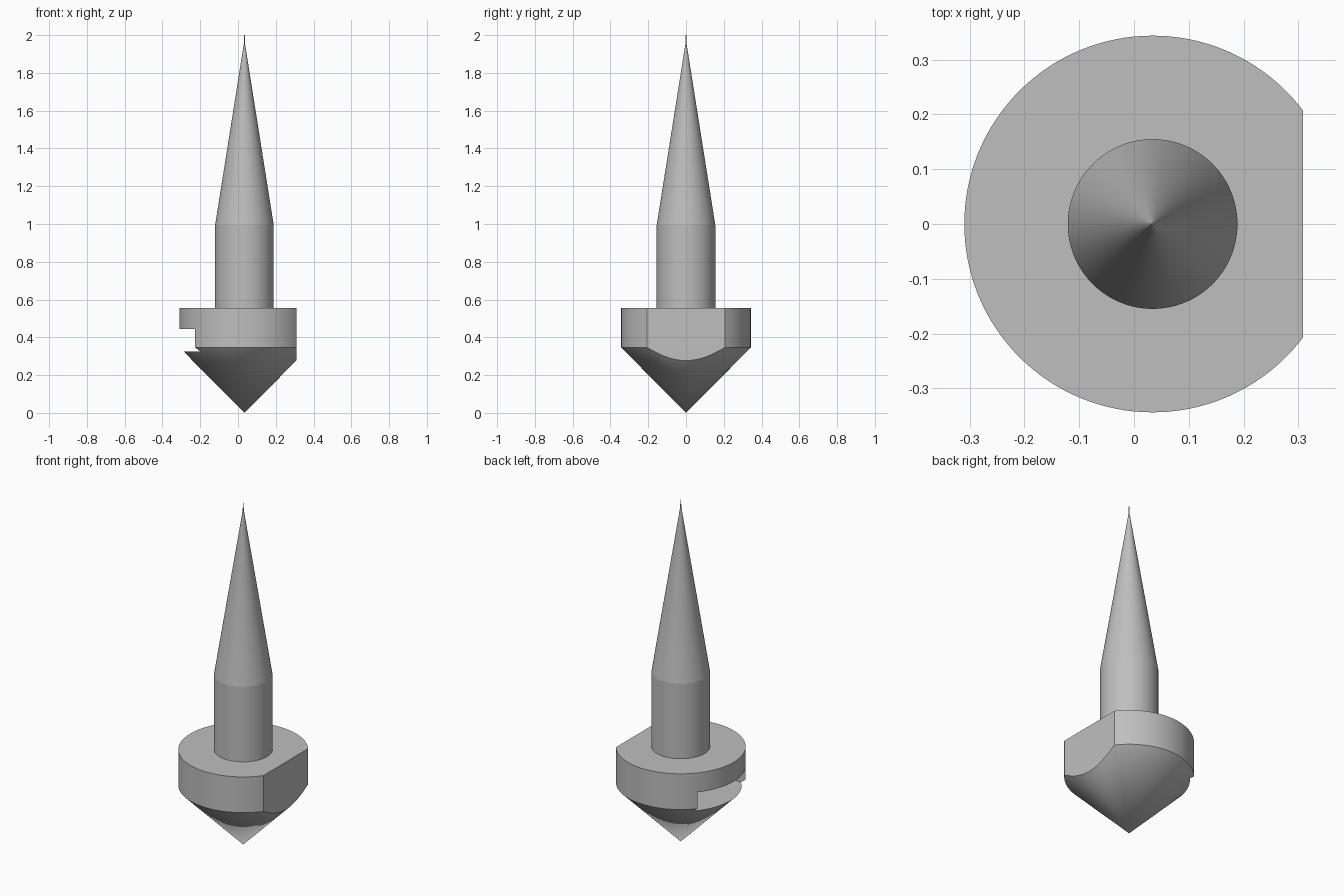
import bpy, bmesh, math

if "Cube" in bpy.data.objects:
    bpy.data.objects.remove(bpy.data.objects["Cube"], do_unlink=True)

AXIS = 0.034      # the round parts sit slightly off centre
SEGMENTS = 128

steel = bpy.data.materials.new("plain grey")
steel.use_nodes = True
grey = (0.52, 0.52, 0.52, 1)
steel.diffuse_color = grey
steel.node_tree.nodes["Principled BSDF"].inputs["Base Color"].default_value = grey


def finish(name, bm):
    bmesh.ops.recalc_face_normals(bm, faces=bm.faces)
    mesh = bpy.data.meshes.new(name)
    bm.to_mesh(mesh)
    bm.free()
    mesh.materials.append(steel)
    obj = bpy.data.objects.new(name, mesh)
    bpy.context.collection.objects.link(obj)
    return obj


def lathe(name, profile):
    """Turn a (radius, height) profile, from axis to axis, about the z line."""
    bm = bmesh.new()
    verts = [bm.verts.new((AXIS + r, 0, z)) for r, z in profile]
    edges = [bm.edges.new(pair) for pair in zip(verts, verts[1:])]
    bmesh.ops.spin(bm, geom=verts + edges, cent=(AXIS, 0, 0), axis=(0, 0, 1),
                   angle=math.tau, steps=SEGMENTS, use_merge=True)
    bmesh.ops.remove_doubles(bm, verts=bm.verts, dist=1e-5)
    return finish(name, bm)


def cut_box(target, name, low, high):
    """Remove the box between two corners from the target."""
    bm = bmesh.new()
    bmesh.ops.create_cube(bm, size=1)
    for v in bm.verts:
        v.co = [a if c < 0 else b for c, a, b in zip(v.co, low, high)]
    cutter = finish(name, bm)
    cutter.hide_render = True
    mod = target.modifiers.new(name, "BOOLEAN")
    mod.operation = "DIFFERENCE"
    mod.solver = "EXACT"
    mod.object = cutter
    bpy.context.view_layer.objects.active = target
    bpy.ops.object.modifier_apply(modifier=mod.name)
    bpy.data.objects.remove(cutter, do_unlink=True)


# Collar with a conical underside
collar = lathe("collar", [(0, 0), (0.344, 0.347), (0.344, 0.556), (0, 0.556)])
# Flat on one side, slot in the other
cut_box(collar, "flat_cutter", (0.309, -1, -1), (1, 1, 1))
cut_box(collar, "slot_cutter", (-1, -0.222, 0.325), (-0.07, 0.222, 0.443))

# Shaft tapering to a fine needle tip
shaft = lathe("shaft", [(0, 0.53), (0.155, 0.53), (0.155, 0.995),
                        (0.003, 1.955), (0.002, 2), (0, 2)])

for obj in (collar, shaft):
    bpy.ops.object.select_all(action="DESELECT")
    obj.select_set(True)
    bpy.context.view_layer.objects.active = obj
    bpy.ops.object.shade_smooth_by_angle(angle=math.radians(8))
